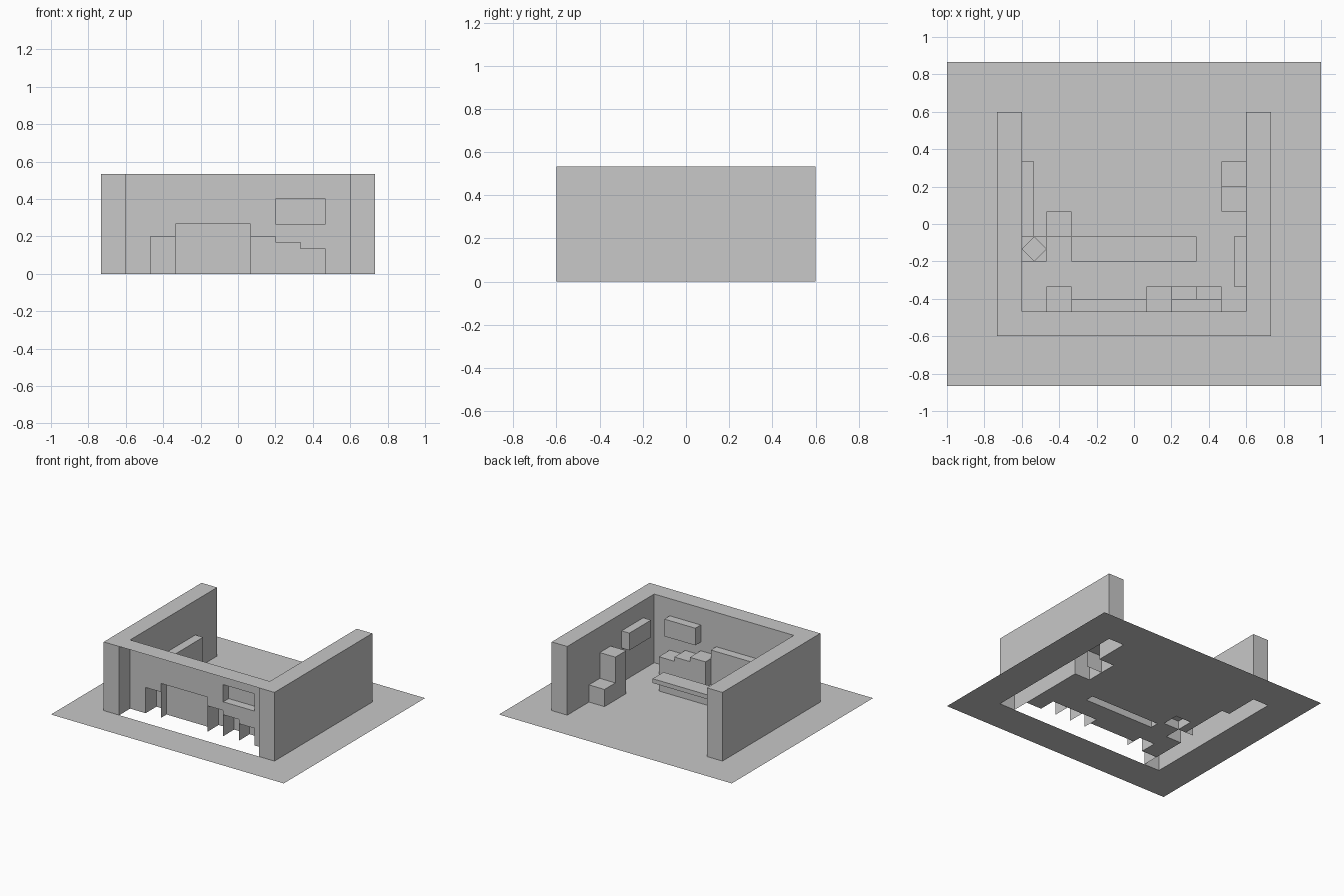
import bpy, bmesh
from mathutils import Matrix, Vector

if "Cube" in bpy.data.objects:
    bpy.data.objects.remove(bpy.data.objects["Cube"])

U = 1 / 15          # module the whole room is laid out on
grey = bpy.data.materials.new("light_grey")
grey.diffuse_color = (0.58, 0.58, 0.58, 1)
grey.use_nodes = True
grey.node_tree.nodes["Principled BSDF"].inputs["Base Color"].default_value = grey.diffuse_color


def finish(name, bm):
    mesh = bpy.data.meshes.new(name)
    bm.to_mesh(mesh)
    bm.free()
    mesh.materials.append(grey)
    obj = bpy.data.objects.new(name, mesh)
    bpy.context.collection.objects.link(obj)
    return obj


def sheet(name, axis, pos, rect, holes=(), sign=1):
    """Flat sheet across an axis, with rectangular holes; rects are (u0, v0, u1, v1) in modules."""
    rects = [rect, *holes]
    us = sorted({r[i] for r in rects for i in (0, 2) if rect[0] <= r[i] <= rect[2]})
    vs = sorted({r[i] for r in rects for i in (1, 3) if rect[1] <= r[i] <= rect[3]})
    a, b = [i for i in range(3) if i != axis]
    bm = bmesh.new()
    for u0, u1 in zip(us, us[1:]):
        for v0, v1 in zip(vs, vs[1:]):
            cu, cv = (u0 + u1) / 2, (v0 + v1) / 2
            if any(h[0] < cu < h[2] and h[1] < cv < h[3] for h in holes):
                continue
            verts = []
            for u, v in ((u0, v0), (u1, v0), (u1, v1), (u0, v1)):
                co = Vector((0, 0, 0))
                co[axis], co[a], co[b] = pos * U, u * U, v * U
                verts.append(bm.verts.new(co))
            f = bm.faces.new(verts)
            f.normal_update()
            if f.normal[axis] * sign < 0:
                f.normal_flip()
    bmesh.ops.remove_doubles(bm, verts=bm.verts, dist=1e-5)
    return finish(name, bm)


def box(name, lo, hi, open_sides=()):
    """Box from corner to corner in modules, without the faces that look along open_sides."""
    lo, hi = Vector(lo) * U, Vector(hi) * U
    bm = bmesh.new()
    bmesh.ops.create_cube(bm, size=1)
    gone = [f for f in bm.faces if any(f.normal.dot(Vector(d)) > 0.9 for d in open_sides)]
    bmesh.ops.delete(bm, geom=gone, context='FACES')
    size = hi - lo
    for v in bm.verts:
        v.co = Vector([c * s for c, s in zip(v.co, size)]) + (lo + hi) / 2
    return finish(name, bm)


DOWN, FRONT, LEFT, RIGHT = (0, 0, -1), (0, -1, 0), (-1, 0, 0), (1, 0, 0)

# Furniture pulled out of the walls and floor: name, low corner, high corner, open sides
furniture = [
    ("front_cabinet_left", (-7, -7, 0), (-5, -5, 3), (DOWN, FRONT)),
    ("front_tall_panel", (-5, -7, 0), (1, -6, 4), (DOWN, FRONT)),
    ("front_step_high", (1, -7, 0), (3, -5, 3), (DOWN, FRONT)),
    ("front_step_middle", (3, -7, 0), (5, -5, 2.5), (DOWN, FRONT)),
    ("front_step_low", (5, -7, 0), (7, -5, 2), (DOWN, FRONT)),
    ("front_wall_cupboard", (3, -7, 4), (7, -6, 6), (FRONT,)),
    ("right_wall_cupboard", (8, -5, 4), (9, -1, 6), (RIGHT,)),
    ("right_tall_cabinet", (7, 1, 0), (9, 3, 5), (DOWN, RIGHT)),
    ("right_low_cabinet", (7, 3, 0), (9, 5, 2), (DOWN, RIGHT)),
    ("left_shelf", (-9, -1, 0), (-8, 5, 4), (DOWN, LEFT)),
    ("corner_stand", (-9, -3, 0), (-7, -1, 2), (DOWN, LEFT)),
    ("stool", (-7, -1, 0), (-5, 1, 1), (DOWN,)),
    ("table_base", (-4.5, -2.5, 0), (4.5, -1.5, 1), (DOWN,)),
]
for name, lo, hi, sides in furniture:
    box(name, lo, hi, sides)
box("table_top", (-5, -3, 1), (5, -1, 1.5))

# Diamond-shaped block on the corner stand
bm = bmesh.new()
bmesh.ops.create_cone(bm, cap_ends=True, segments=4, radius1=U, radius2=U, depth=U,
                      matrix=Matrix.Translation((-8 * U, -2 * U, 2.5 * U)))
finish("diamond_block", bm)


def wall_holes(side, axis):
    """Openings in an inner wall behind the furniture that grows out of it."""
    b = 1 - axis
    return [(lo[b], lo[2], hi[b], hi[2]) for _, lo, hi, s in furniture if side in s]


# Floor, cut out under the walls and the hollow furniture
footprints = [(-11, -9, -9, 9), (9, -9, 11, 9), (-9, -9, 9, -7)]
footprints += [(lo[0], lo[1], hi[0], hi[1]) for _, lo, hi, s in furniture if DOWN in s]
sheet("floor", 2, 0, (-15, -13, 15, 13), footprints)

# Hollow side walls
for word, s, side in (("left", -1, LEFT), ("right", 1, RIGHT)):
    x0, x1 = sorted((9 * s, 11 * s))
    sheet(word + "_wall_outer", 0, 11 * s, (-9, 0, 9, 8), (), s)
    sheet(word + "_wall_inner", 0, 9 * s, (-9, 0, 9, 8), wall_holes(side, 0), -s)
    sheet(word + "_wall_front_end", 1, -9, (x0, 0, x1, 8), (), -1)
    sheet(word + "_wall_back_end", 1, 9, (x0, 0, x1, 8), (), 1)

# Front wall is a single inner sheet, open on the outside
sheet("front_wall", 1, -7, (-9, 0, 9, 8), wall_holes(FRONT, 1), 1)

# U-shaped cap along the top of the walls
sheet("wall_cap", 2, 8, (-11, -9, 11, 9), [(-9, -7, 9, 9)])
